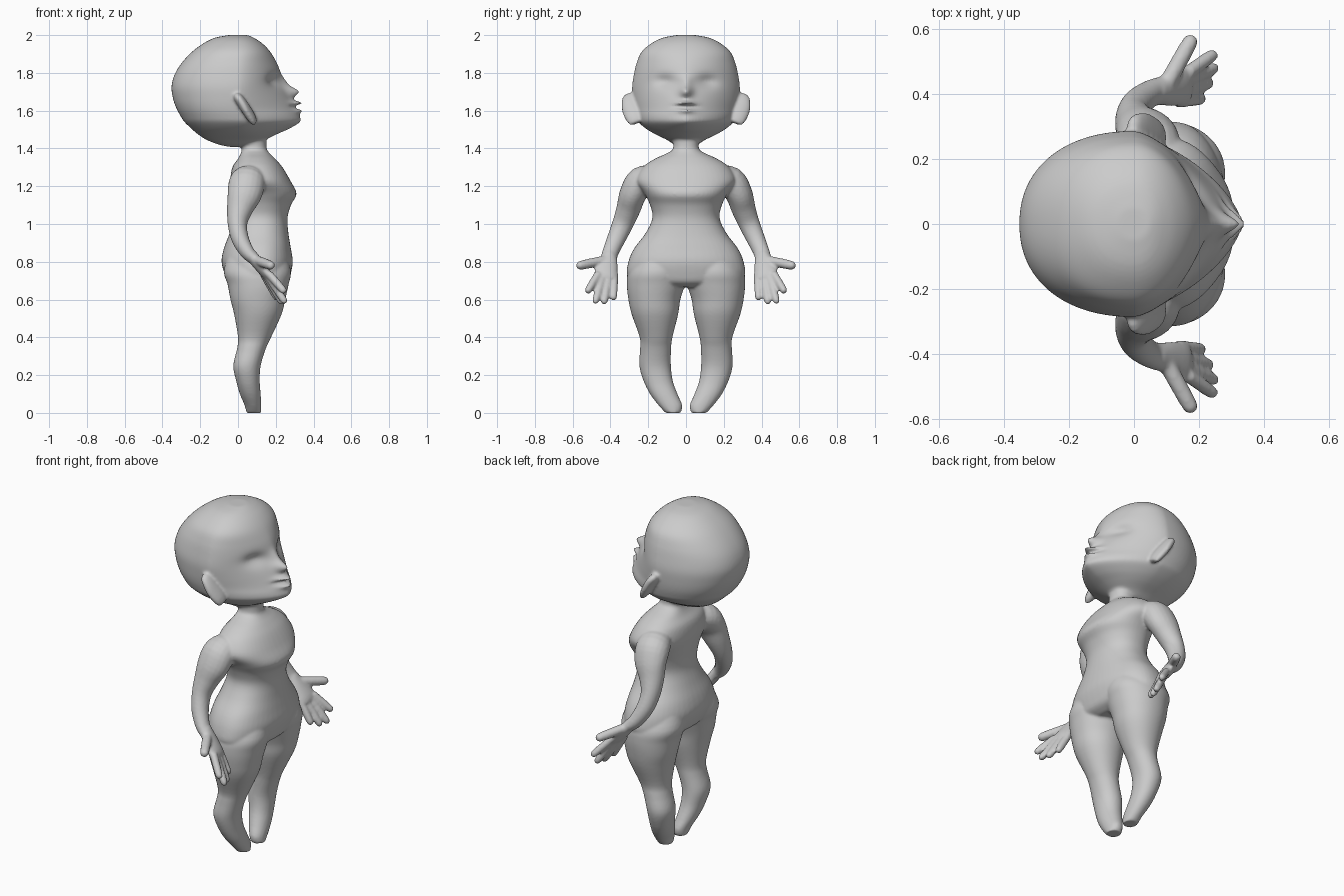
import bpy, bmesh
from math import sin, cos, pi, exp
from mathutils import Vector

bm = bmesh.new()


def dense(rows, sub):
    """Catmull-Rom refinement of a table of section values."""
    out = []
    for i in range(len(rows) - 1):
        a, b, c, d = (rows[min(max(i + k, 0), len(rows) - 1)] for k in (-1, 0, 1, 2))
        for s in range(sub):
            t = s / sub
            out.append([q + 0.5 * t * (r - p + t * (2*p - 5*q + 4*r - e + t * (3*(q - r) + e - p)))
                        for p, q, r, e in zip(a, b, c, d)])
    return out + [list(rows[-1])]


def loft(rings):
    """Closed skin over a list of point rings."""
    vs = [[bm.verts.new(p) for p in r] for r in rings]
    faces = [bm.faces.new(vs[0]), bm.faces.new(vs[-1])]
    n = len(vs[0])
    for a, b in zip(vs, vs[1:]):
        for i in range(n):
            j = (i + 1) % n
            faces.append(bm.faces.new((a[i], a[j], b[j], b[i])))
    bmesh.ops.recalc_face_normals(bm, faces=faces)


def power(v, n):
    return abs(v) ** (2 / n) * (1 if v >= 0 else -1)


def section(z, xb, xf, xc, w, nf=2.2, nb=2.2, cy=0, segs=48):
    """Level ring with separate front and back curvature."""
    pts = []
    for i in range(segs):
        c, s = cos(2*pi*i/segs), sin(2*pi*i/segs)
        n, r = (nf, xf - xc) if c > 0 else (nb, xc - xb)
        pts.append(Vector((xc + r * power(c, n), cy + w * power(s, n), z)))
    return pts


def sweep(rows, side, sub=4, segs=20):
    """Tube along x, y, z with two radii per point."""
    rows = dense(rows, sub)
    rings = []
    for i, r in enumerate(rows):
        t = (Vector(rows[min(i+1, len(rows)-1)][:3]) - Vector(rows[max(i-1, 0)][:3])).normalized()
        u = (Vector((1, 0, 0)) - t * t.x).normalized()
        v = t.cross(u)
        ring = []
        for k in range(segs):
            a = 2 * pi * k / segs
            p = Vector(r[:3]) + u * r[3] * cos(a) + v * r[4] * sin(a)
            p.y *= side
            ring.append(p)
        rings.append(ring)
    loft(rings)


def digit(base, tip, r, side):
    """Finger with a rounded tip."""
    b, t = Vector(base), Vector(tip)
    sweep([(*b.lerp(t, f), r*k, r*k) for f, k in ((0, 1), (.5, 1), (.85, .93), (.96, .7), (1, .3))], side, 2, 14)


# Head: z, back x, front x, widest x, half width, front roundness
head = [(2.0, -.05, .05, 0, .05, 2), (1.985, -.125, .085, 0, .125, 2),
        (1.955, -.185, .13, 0, .185, 2), (1.91, -.245, .172, 0, .236, 1.9),
        (1.85, -.30, .207, 0, .262, 1.7), (1.79, -.336, .23, 0, .276, 1.6),
        (1.725, -.352, .252, 0, .285, 1.5), (1.66, -.343, .287, 0, .282, 1.45),
        (1.61, -.325, .312, 0, .275, 1.45), (1.57, -.303, .328, .01, .265, 1.5),
        (1.54, -.283, .328, .02, .252, 1.5), (1.505, -.247, .272, .02, .212, 1.6),
        (1.475, -.212, .205, .02, .162, 1.8), (1.445, -.165, .145, .02, .10, 2),
        (1.42, -.10, .12, .03, .062, 2), (1.408, -.04, .10, .05, .03, 2)]
# Face features: push, y, z, spread y, spread z (nose, lips, mouth, eye sockets)
face = [(.06, 0, 1.702, .032, .028), (.015, 0, 1.75, .03, .03), (.045, 0, 1.639, .045, .012),
        (-.06, 0, 1.62, .045, .009), (.026, 0, 1.601, .045, .012), (-.028, .11, 1.755, .06, .035)]
rings = [section(*r, segs=96) for r in dense(head, 8)]
for ring in rings:
    for p in ring:
        if p.x > .05:
            p.x += sum(a * exp(-((abs(p.y) - y) / sy) ** 2 - ((p.z - z) / sz) ** 2)
                       for a, y, z, sy, sz in face)
loft(rings)

# Torso and neck: z, back x, front x, widest x, half width
torso = [(.665, .03, .22, .12, .10), (.69, -.04, .26, .12, .25), (.73, -.068, .277, .12, .31),
         (.80, -.087, .29, .12, .305), (.87, -.075, .28, .12, .275), (.95, -.045, .267, .12, .215),
         (1.03, -.02, .262, .12, .178), (1.10, -.02, .28, .12, .19), (1.16, -.03, .31, .12, .22),
         (1.23, -.04, .277, .10, .265), (1.30, -.03, .236, .09, .23), (1.345, 0, .197, .09, .165),
         (1.375, .015, .167, .09, .10), (1.40, .02, .152, .085, .068), (1.46, .02, .15, .085, .072)]
loft([section(*r) for r in dense(torso, 4)])

# Legs: z, back x, front x, inner y, outer y
leg = [(.85, -.05, .25, .02, .25), (.75, -.075, .28, .0, .305), (.68, -.055, .268, .006, .313),
       (.60, -.04, .25, .03, .305), (.52, -.02, .23, .042, .287), (.40, 0, .175, .072, .245),
       (.34, -.005, .147, .079, .243), (.25, -.025, .12, .08, .247), (.17, -.01, .115, .07, .225),
       (.10, .01, .12, .045, .19), (.04, .035, .123, .02, .145), (.0, .045, .122, .028, .108)]
# Arm and palm: x, y, z, thickness, width
arm = [(.07, .16, 1.24, .08, .07), (.05, .235, 1.225, .095, .08), (.035, .28, 1.16, .092, .072),
       (.01, .305, 1.08, .07, .064), (-.003, .335, 1.0, .052, .056), (.012, .37, .92, .046, .049),
       (.05, .40, .85, .038, .043), (.09, .41, .81, .03, .045)]
palm = [(.07, .405, .835, .032, .038), (.11, .415, .785, .03, .055),
        (.15, .425, .735, .026, .062), (.168, .43, .71, .018, .058)]
ear = [(-.012, .285, 1.69, .012, .025), (.0, .285, 1.67, .024, .05), (.035, .285, 1.62, .026, .057),
       (.07, .272, 1.565, .024, .05), (.088, .262, 1.535, .014, .035)]
for side in (1, -1):
    loft([section(z, xb, xf, (xb + xf) / 2, side and (y1 - y0) / 2, 2.1, 2.1, side * (y0 + y1) / 2)
          for z, xb, xf, y0, y1 in dense(leg, 4)])
    for part in (arm, palm, ear):
        sweep(part, side)
    for base, tip in (((.135, .378, .735), (.212, .385, .598)), ((.145, .41, .73), (.237, .435, .577)),
                      ((.155, .44, .73), (.253, .482, .58)), ((.165, .465, .735), (.25, .525, .637))):
        digit(base, tip, .021, side)
    digit((.095, .42, .81), (.183, .578, .777), .026, side)

# Fuse all parts into one smooth skin
mesh = bpy.data.meshes.new("figure_body")
bm.to_mesh(mesh)
bm.free()
body = bpy.data.objects.new("figure_body", mesh)
bpy.context.collection.objects.link(body)
fuse = body.modifiers.new("fuse", 'REMESH')
fuse.mode = 'VOXEL'
fuse.voxel_size = .008
fuse.use_smooth_shade = True
soften = body.modifiers.new("soften", 'SMOOTH')
soften.factor = .5
soften.iterations = 4
